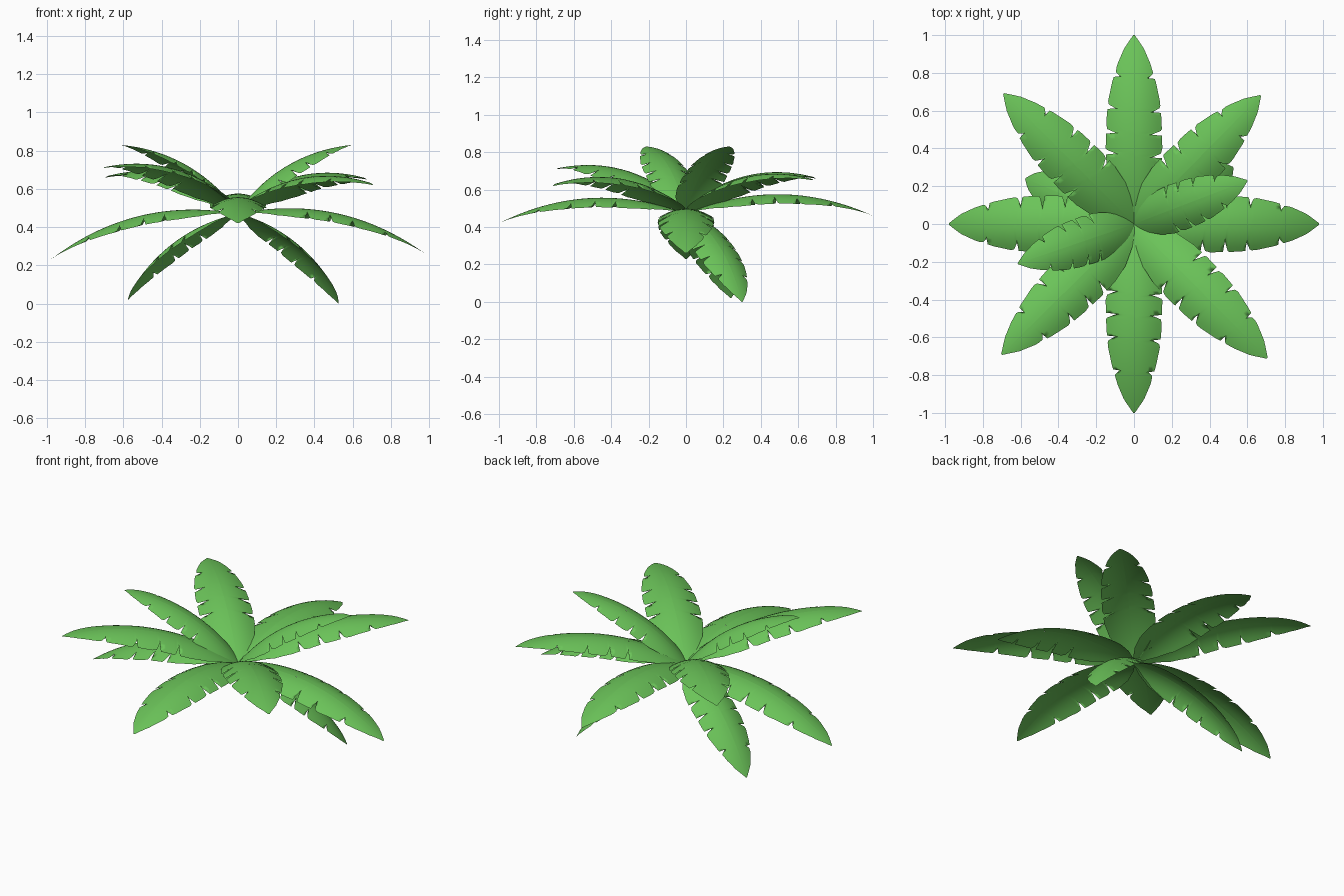
import bpy
from mathutils import Vector

if "Cube" in bpy.data.objects:
    bpy.data.objects.remove(bpy.data.objects["Cube"])

green = bpy.data.materials.new("leaf_green")
green.diffuse_color = (0.147, 0.55, 0.1, 1)
green.use_nodes = True
green.node_tree.nodes["Principled BSDF"].inputs["Base Color"].default_value = green.diffuse_color

# half width of a leaf along its length
PROFILE = [(0, 0.012), (.05, .045), (.1, .08), (.2, .125), (.3, .145), (.4, .15),
           (.55, .146), (.65, .137), (.75, .116), (.85, .086), (.93, .052), (1, 0.004)]
# torn slits (position, depth) on each edge
SLITS = {1: [(.38, .06), (.49, .055), (.62, .045), (.79, .03)],
         -1: [(.36, .055), (.48, .06), (.60, .045), (.78, .03)]}
BASE = Vector((0, 0, 0.47))
ACROSS = 6


def half_width(t):
    for (a, wa), (b, wb) in zip(PROFILE, PROFILE[1:]):
        if t <= b:
            return wa + (wb - wa) * (t - a) / (b - a)
    return PROFILE[-1][1]


def edge_rows(side):
    """Rows as (midrib position, edge position, half width)."""
    rows = [(t / 40, t / 40, half_width(t / 40)) for t in range(41)
            if all(abs(t / 40 - s) > .018 for s, d in SLITS[side])]
    for s, d in SLITS[side]:
        rows += [(s - .010, s - .012, half_width(s - .010)),
                 (s, s - .010, half_width(s) - d),
                 (s + .010, s + .012, half_width(s + .010) - .006)]
    return sorted(rows)


def leaf(name, tip, sag, wide, curl):
    """Arched leaf from the crown centre to the tip, sides drooping."""
    chord = Vector(tip) - BASE
    size = chord.length
    along = chord.normalized()
    across = Vector((-chord.y, chord.x, 0)).normalized()
    up = along.cross(across)

    verts, faces = [], []
    for side in (1, -1):
        start = len(verts)
        rows = edge_rows(side)
        for tm, te, w in rows:
            for j in range(ACROSS + 1):
                u = j / ACROSS
                t = tm + (te - tm) * u ** 3
                x = w * u * wide
                h = sag * 4 * t * (1 - t) - curl * x * x
                verts.append(BASE + size * (along * t + across * side * x + up * h))
        n = ACROSS + 1
        for i in range(len(rows) - 1):
            for j in range(ACROSS):
                a = start + i * n + j
                f = (a, a + n, a + n + 1, a + 1)
                faces.append(f if side > 0 else f[::-1])
    mesh = bpy.data.meshes.new(name)
    mesh.from_pydata(verts, [], faces)
    mesh.materials.append(green)
    mesh.shade_smooth()
    ob = bpy.data.objects.new(name, mesh)
    bpy.context.collection.objects.link(ob)


# long leaves: four straight, four diagonal
LONG = {
    "back_leaf": (0, 1, .46), "front_leaf": (0, -1, .42),
    "right_leaf": (.98, 0, .26), "left_leaf": (-.98, 0, .23),
    "back_right_leaf": (.67, .68, .65), "back_left_leaf": (-.69, .69, .66),
    "front_left_leaf": (-.7, -.69, .71), "front_right_leaf": (.705, -.71, .62),
}
# short leaves: two raised, two hanging
SHORT = {
    "raised_right_leaf": (.6, .23, .83), "raised_left_leaf": (-.615, -.21, .83),
    "hanging_left_leaf": (-.575, .24, .02), "hanging_right_leaf": (.525, .3, .0),
}
for name, tip in LONG.items():
    leaf(name, tip, .11, 1, 2.3)
for name, tip in SHORT.items():
    leaf(name, tip, .11, 1.15, 2.1)
